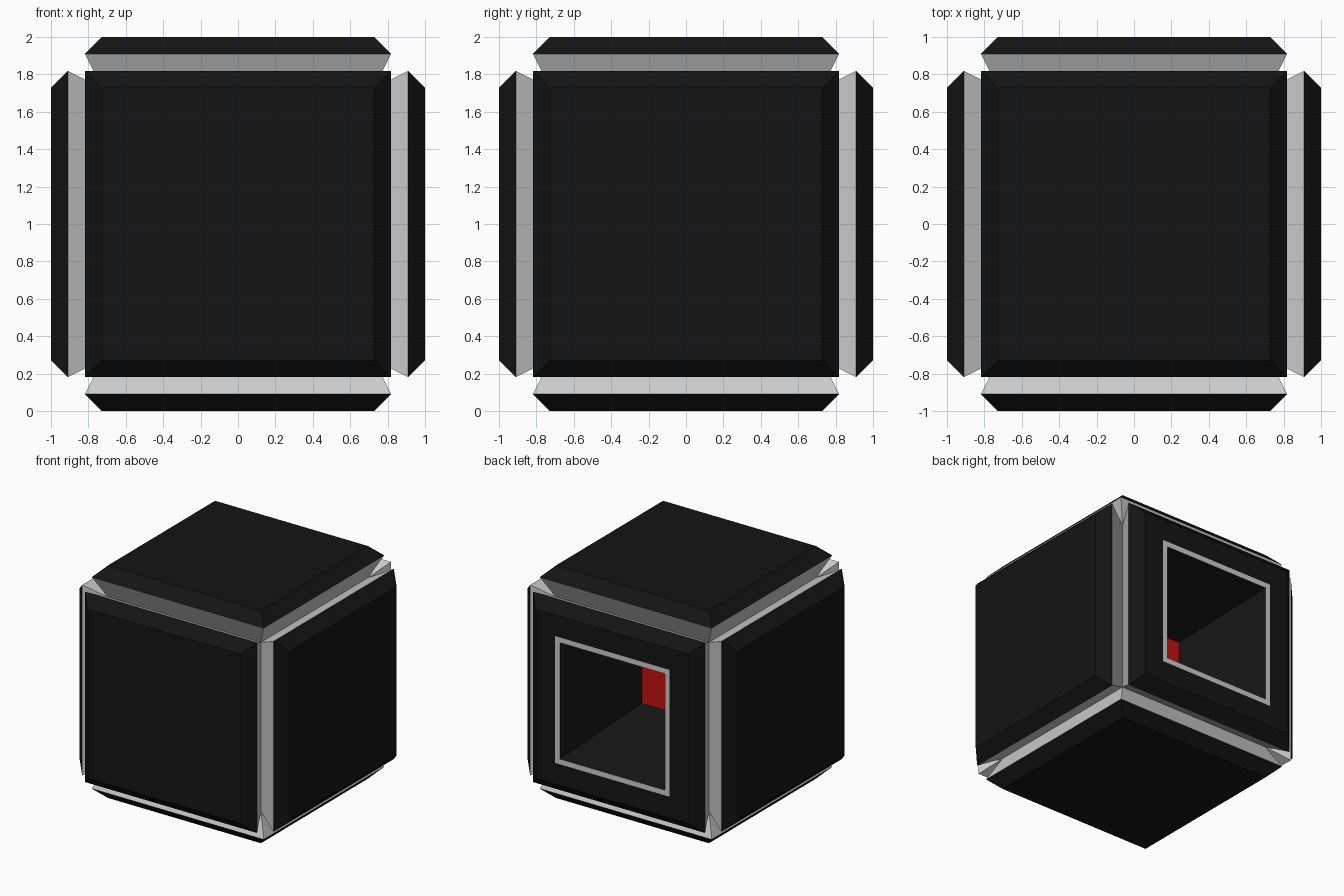
import bpy, bmesh
from mathutils import Vector

if "Cube" in bpy.data.objects:
    bpy.data.objects.remove(bpy.data.objects["Cube"])

U = 1 / 11  # the whole design sits on a grid of 1/11 unit


def material(name, color):
    m = bpy.data.materials.new(name)
    m.diffuse_color = color
    m.use_nodes = True
    m.node_tree.nodes["Principled BSDF"].inputs["Base Color"].default_value = m.diffuse_color
    return m


BLACK = material("black", (0.007, 0.007, 0.007, 1))
RED = material("red", (0.55, 0.006, 0.006, 1))


def square_loft(name, normal, sections, mat=None, cap=False):
    """Join square rings (half width, distance from cube centre) along a side's normal."""
    bm = bmesh.new()
    turn = Vector(normal).to_track_quat('Z', 'Y')
    rings = []
    for half, dist in sections:
        rings.append([bm.verts.new(turn @ (Vector((x * half, y * half, dist)) * U) + Vector((0, 0, 1)))
                      for x, y in ((-1, -1), (1, -1), (1, 1), (-1, 1))])
    for a, b in zip(rings, rings[1:]):
        for i in range(4):
            j = (i + 1) % 4
            bm.faces.new((a[i], a[j], b[j], b[i]))
    if cap:
        bm.faces.new(rings[-1])
    mesh = bpy.data.meshes.new(name)
    bm.to_mesh(mesh)
    bm.free()
    if mat:
        mesh.materials.append(mat)
    obj = bpy.data.objects.new(name, mesh)
    bpy.context.collection.objects.link(obj)
    return obj


SIDES = {"front": (0, -1, 0), "back": (0, 1, 0), "left": (-1, 0, 0),
         "right": (1, 0, 0), "top": (0, 0, 1), "bottom": (0, 0, -1)}

for side, n in SIDES.items():
    # Flared grey groove walls, meeting the neighbours along the cube edges
    square_loft(side + "_groove", n, [(8, 8), (9, 10)])
    # Bevelled black panel; the back one is left open for the window
    panel = [(9, 10), (8, 11)]
    if side == "back":
        square_loft("back_panel", n, panel + [(6, 11)], BLACK)
    else:
        square_loft(side + "_panel", n, panel, BLACK, cap=True)

# Window in the back: flush grey frame, tapering black recess, red inner end
back = SIDES["back"]
square_loft("window_frame", back, [(6, 11), (5.5, 11)])
square_loft("window_recess", back, [(5.5, 11), (2.5, 3)], BLACK)
square_loft("red_screen", back, [(2.5, 3)], RED, cap=True)
